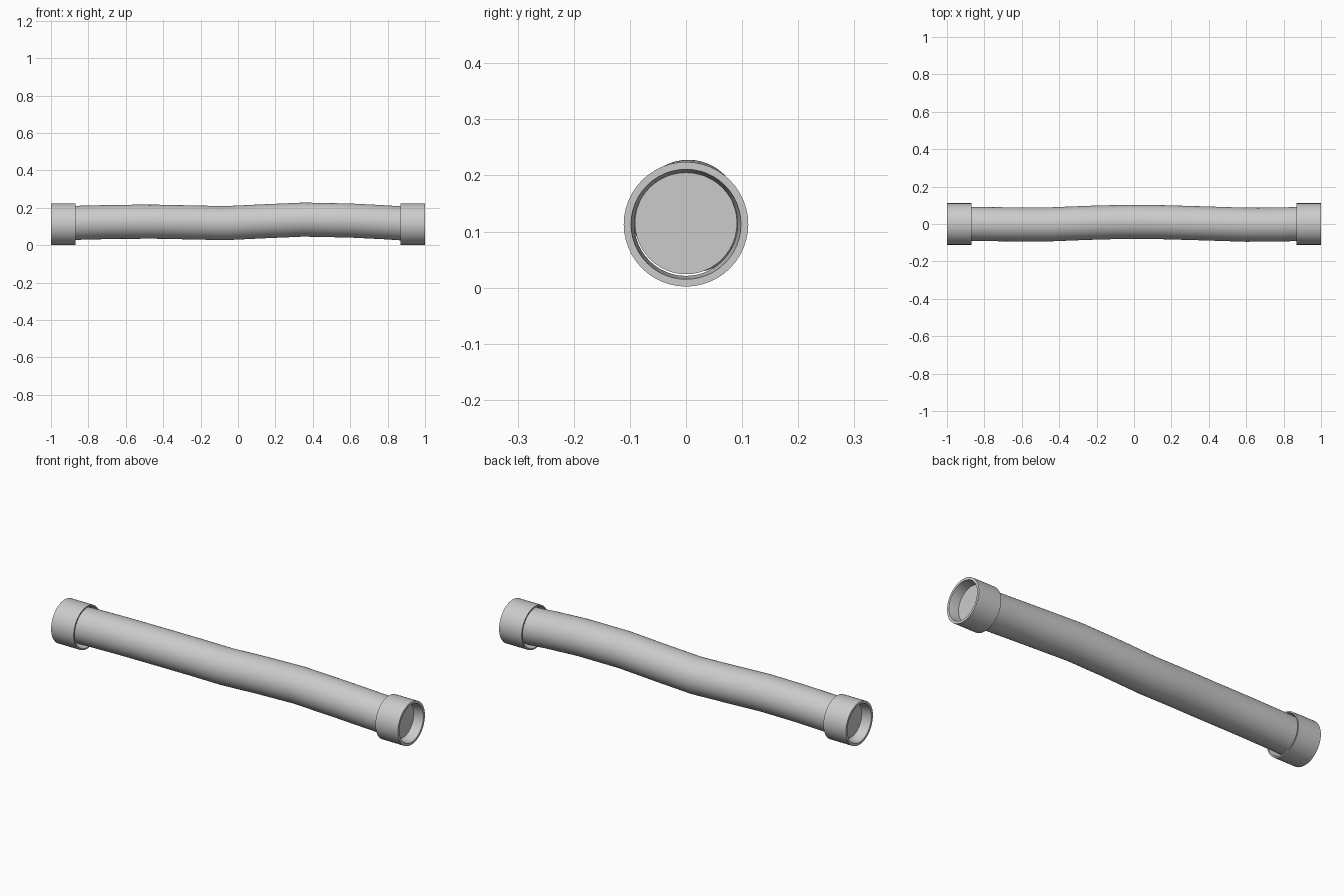
import bpy, bmesh, math

if "Cube" in bpy.data.objects:
    bpy.data.objects.remove(bpy.data.objects["Cube"])

SIDES = 48
AXIS_Z = 0.113


def make_loft(name, rings, closed=False):
    """Loft circles facing x; each ring is (x, y, z, radius)."""
    bm = bmesh.new()
    loops = []
    for x, y, z, r in rings:
        loops.append([bm.verts.new((x,
                                    y + r * math.cos(2 * math.pi * i / SIDES),
                                    z + r * math.sin(2 * math.pi * i / SIDES)))
                      for i in range(SIDES)])
    pairs = list(zip(loops, loops[1:]))
    if closed:
        pairs.append((loops[-1], loops[0]))
    else:
        bm.faces.new(loops[0])
        bm.faces.new(loops[-1])
    for a, b in pairs:
        for i in range(SIDES):
            j = (i + 1) % SIDES
            bm.faces.new((a[i], a[j], b[j], b[i]))
    bmesh.ops.recalc_face_normals(bm, faces=bm.faces)
    mesh = bpy.data.meshes.new(name)
    bm.to_mesh(mesh)
    bm.free()
    ob = bpy.data.objects.new(name, mesh)
    bpy.context.collection.objects.link(ob)
    bpy.ops.object.select_all(action='DESELECT')
    bpy.context.view_layer.objects.active = ob
    ob.select_set(True)
    bpy.ops.object.shade_smooth_by_angle(angle=math.radians(35))
    return ob


# gently wavering hose, capped inside the collars
path = [(-0.95, 0.0, 0.116), (-0.85, 0.0, 0.120), (-0.65, -0.002, 0.125),
        (-0.45, -0.002, 0.126), (-0.25, 0.006, 0.122), (-0.07, 0.011, 0.118),
        (0.14, 0.010, 0.128), (0.35, 0.004, 0.137), (0.60, -0.004, 0.132),
        (0.78, -0.003, 0.123), (0.87, 0.0, 0.117), (0.95, 0.0, 0.115)]
make_loft("hose", [(x, y, z, 0.091) for x, y, z in path])

# hollow end collars, flared open at both rims
profile = [(1.0, 0.111), (0.87, 0.111), (0.87, 0.104),
           (0.91, 0.093), (0.95, 0.092), (1.0, 0.098)]
for name, side in (("left_collar", -1), ("right_collar", 1)):
    make_loft(name, [(side * x, 0, AXIS_Z, r) for x, r in profile], closed=True)
